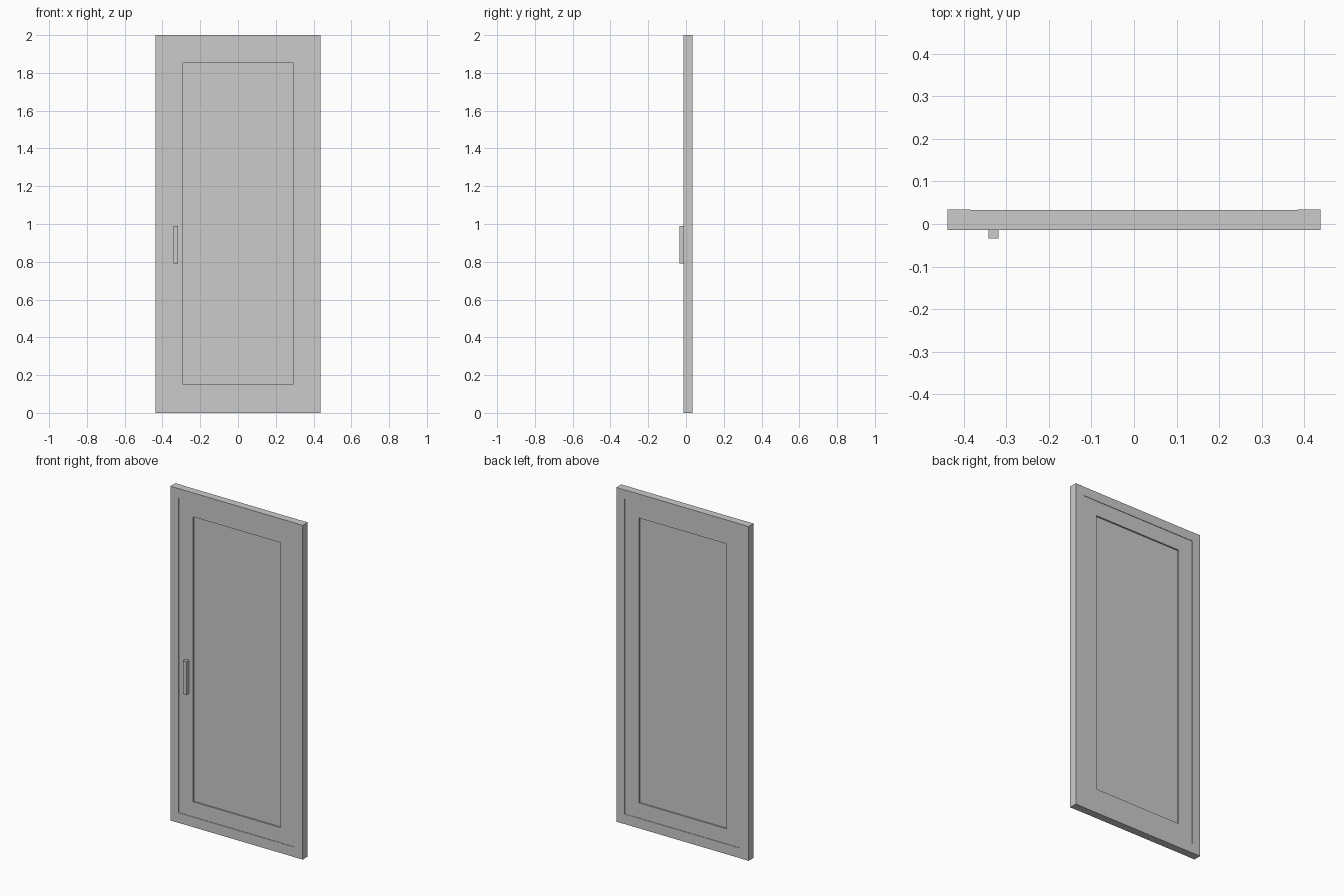
import bpy

if "Cube" in bpy.data.objects:
    bpy.data.objects.remove(bpy.data.objects["Cube"])

YC = 0.0095  # centre plane of the frame and leaf


def box(name, x0, x1, y0, y1, z0, z1):
    bpy.ops.mesh.primitive_cube_add(size=1, location=((x0 + x1) / 2, (y0 + y1) / 2, (z0 + z1) / 2))
    ob = bpy.context.object
    ob.name = name
    ob.scale = (x1 - x0, y1 - y0, z1 - z0)
    bpy.ops.object.transform_apply(location=False, rotation=False, scale=True)
    return ob


def slab(name, x0, x1, z0, z1, half):
    return box(name, x0, x1, YC - half, YC + half, z0, z1)


OUT, JAMB, STILE = 0.438, 0.384, 0.29   # half widths, outside to inside
SILL, HEAD = 0.06, 1.945                # leaf bottom and top
LOW, HIGH = 0.15, 1.855                 # panel bottom and top

# Outer frame: two jambs, slightly thinner head and sill
for side, s in (("left", -1), ("right", 1)):
    slab("jamb_" + side, *sorted((s * OUT, s * JAMB)), 0, 2, 0.024)
    slab("door_stile_" + side, *sorted((s * JAMB, s * STILE)), SILL, HEAD, 0.0205)
slab("frame_head", -JAMB, JAMB, HEAD, 2, 0.023)
slab("frame_sill", -JAMB, JAMB, 0, SILL, 0.023)

# Door leaf rails and recessed panel
slab("door_rail_top", -STILE, STILE, HIGH, HEAD, 0.02)
slab("door_rail_bottom", -STILE, STILE, SILL, LOW, 0.02)
slab("door_panel", -STILE, STILE, LOW, HIGH, 0.011)

# Bar handle on the front of the left stile
box("handle", -0.341, -0.318, -0.0335, YC - 0.0205, 0.79, 0.99)
